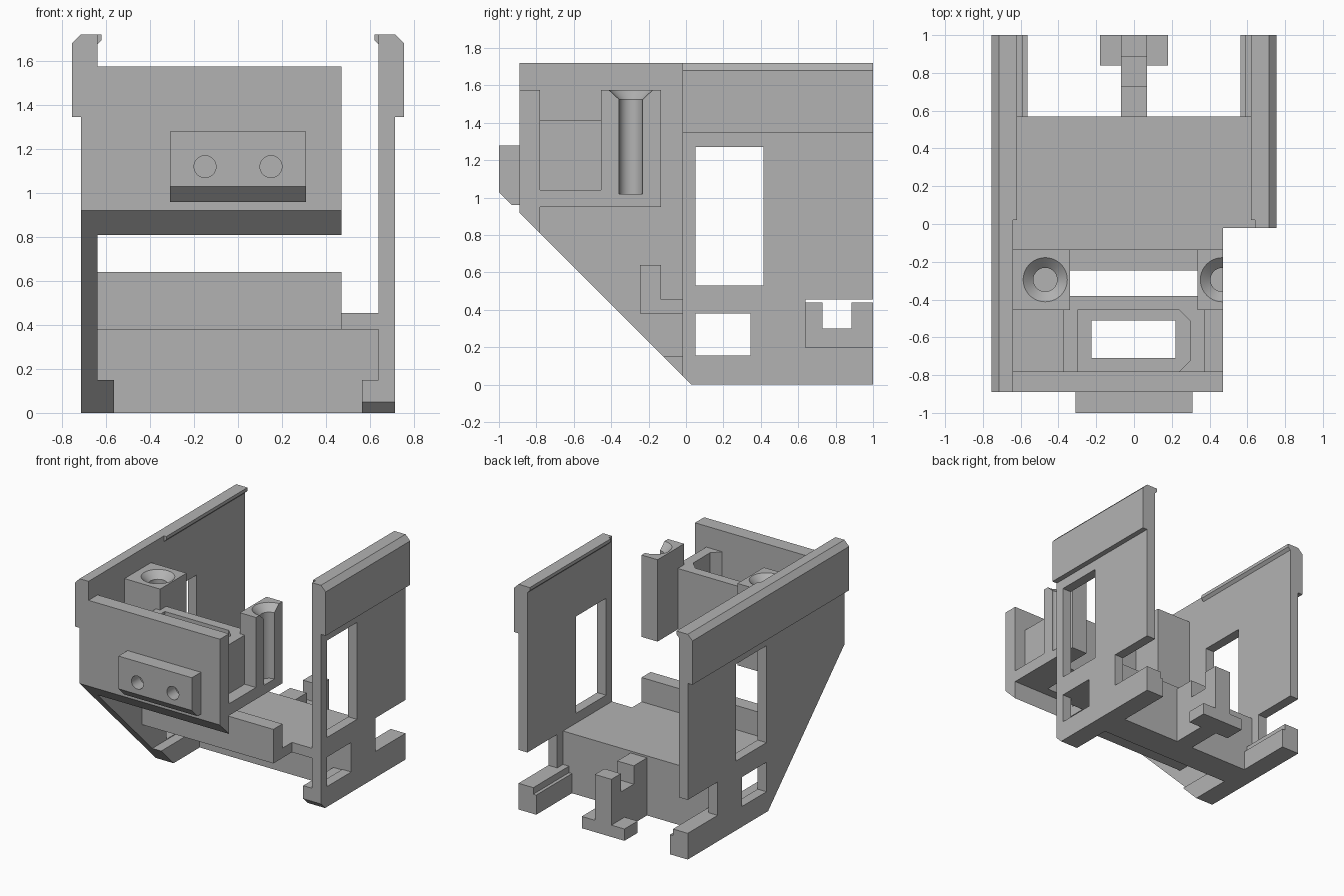
import bpy
import bmesh
from mathutils import Matrix, Vector

cube = bpy.data.objects.get("Cube")
if cube:
    bpy.data.objects.remove(cube, do_unlink=True)

# Single plain grey material
grey = bpy.data.materials.new("plain grey")
grey.use_nodes = True
grey.diffuse_color = (0.45, 0.45, 0.45, 1)
grey.node_tree.nodes["Principled BSDF"].inputs["Base Color"].default_value = (0.45, 0.45, 0.45, 1)


def finish(name, bm):
    bmesh.ops.recalc_face_normals(bm, faces=bm.faces[:])
    mesh = bpy.data.meshes.new(name)
    bm.to_mesh(mesh)
    bm.free()
    mesh.materials.append(grey)
    obj = bpy.data.objects.new(name, mesh)
    bpy.context.scene.collection.objects.link(obj)
    return obj


def prism(name, axis, pts, start, end):
    """Extrude a 2D outline along an axis; the outline uses the other two axes in order."""
    place = {"x": lambda p, d: (d, p[0], p[1]),
             "y": lambda p, d: (p[0], d, p[1]),
             "z": lambda p, d: (p[0], p[1], d)}[axis]
    bm = bmesh.new()
    face = bm.faces.new([bm.verts.new(place(p, start)) for p in pts])
    new = bmesh.ops.extrude_face_region(bm, geom=[face])["geom"]
    shift = Vector(place((0, 0), end - start))
    bmesh.ops.translate(bm, vec=shift, verts=[v for v in new if isinstance(v, bmesh.types.BMVert)])
    return finish(name, bm)


def box(name, x0, x1, y0, y1, z0, z1):
    return prism(name, "z", [(x0, y0), (x1, y0), (x1, y1), (x0, y1)], z0, z1)


def cone(name, x, y, z0, z1, r0, r1, lying=False):
    """Round cutter, upright or lying along y (then z0, z1 are y limits and y is its height)."""
    bm = bmesh.new()
    bmesh.ops.create_cone(bm, cap_ends=True, segments=40, radius1=r0, radius2=r1, depth=z1 - z0)
    if lying:
        bmesh.ops.rotate(bm, matrix=Matrix.Rotation(-1.5707963, 3, "X"), verts=bm.verts[:])
        centre = (x, (z0 + z1) / 2, y)
    else:
        centre = (x, y, (z0 + z1) / 2)
    bmesh.ops.translate(bm, vec=centre, verts=bm.verts[:])
    return finish(name, bm)


def cut(obj, cutters):
    bpy.ops.object.select_all(action="DESELECT")
    bpy.context.view_layer.objects.active = obj
    obj.select_set(True)
    for c in cutters:
        mod = obj.modifiers.new("cut", "BOOLEAN")
        mod.operation = "DIFFERENCE"
        mod.solver = "EXACT"
        mod.object = c
        bpy.ops.object.modifier_apply(modifier=mod.name)
        bpy.data.objects.remove(c, do_unlink=True)
    bpy.ops.object.shade_smooth_by_angle(angle=0.5)


# Side walls: long on the -x side, short on the +x side
long_front = [(-0.89, 1.72), (-0.89, 0.92)]
short_front = [(-0.02, 1.72), (-0.02, 0.05)]
for side, front, y0, label in ((-1, long_front, -0.89, "long"), (1, short_front, -0.02, "short")):
    wall = prism(label + "_wall", "x", front + [(0.03, 0), (1, 0), (1, 1.72)], side * 0.64, side * 0.715)
    cut(wall, [box("tall_window_cutter", -1, 1, 0.05, 0.415, 0.53, 1.27),
               box("low_window_cutter", -1, 1, 0.05, 0.345, 0.155, 0.38),
               box("notch_cutter", -1, 1, 0.64, 1.1, 0.2, 0.455)])
    band = [(0.715, 1.345), (0.755, 1.345), (0.755, 1.68), (0.715, 1.72)]
    prism(label + "_wall_band", "y", [(side * x, z) for x, z in band], y0, 1)
    lip = [(0.64, 1.72), (0.62, 1.72), (0.62, 1.695), (0.64, 1.675)]
    prism(label + "_wall_lip", "y", [(side * x, z) for x, z in lip], 0.02, 1)
    # Foot rail along the bottom inside of the wall
    foot = [(-0.12, 0.15)] if side < 0 else [(-0.02, 0.15), (-0.02, 0.05)]
    prism(label + "_foot_rail", "x", foot + [(0.03, 0), (1, 0), (1, 0.15)], side * 0.565, side * 0.64)
    box(label + "_rail_ridge", *sorted((side * 0.59, side * 0.64)), 0.57, 1, 0.15, 0.2)

# Lower floor with raised front lip and rear cross block
box("lower_floor", -0.64, 0.64, -0.02, 0.57, 0.38, 0.455)
box("floor_front", -0.64, 0.47, -0.14, -0.02, 0.38, 0.455)
box("floor_lip", -0.64, 0.47, -0.245, -0.135, 0.38, 0.64)
box("rear_block", -0.64, 0.64, 0.345, 0.57, 0, 0.38)

# Rear tongue with saddle notch and foot bar
prism("rear_tongue", "x", [(0.57, 0), (1, 0), (1, 0.44), (0.885, 0.44), (0.885, 0.3),
                           (0.73, 0.3), (0.73, 0.44), (0.57, 0.44)], -0.07, 0.07)
box("tongue_foot", -0.18, 0.18, 0.84, 1, 0, 0.09)

# Front panel with slanted underside
prism("front_panel", "x", [(-0.89, 1.575), (-0.89, 0.92), (-0.78, 0.81), (-0.78, 1.575)], -0.64, 0.47)

# Front mounting plate with two holes
plate = prism("front_plate", "x", [(-0.89, 1.28), (-1, 1.28), (-1, 1.03), (-0.93, 0.96), (-0.89, 0.96)],
              -0.31, 0.31)
cut(plate, [cone("hole_cutter", x, 1.12, -1.1, -0.9, 0.05, 0.05, True) for x in (-0.15, 0.15)])

# Upper shelf with a rectangular opening
shelf = box("upper_shelf", -0.64, 0.47, -0.78, -0.455, 0.95, 1.04)
cut(shelf, [box("opening_cutter", -0.225, 0.22, -0.71, -0.51, 0.9, 1.1)])

# Pocket walls on the shelf
box("pocket_back", -0.34, 0.335, -0.455, -0.38, 0.95, 1.415)
for side in (-1, 1):
    box("pocket_side", *sorted((side * 0.3, side * 0.375)), -0.78, -0.455, 1.04, 1.415)
for y, d in ((-0.78, 0.06), (-0.455, -0.06)):
    prism("pocket_corner", "z", [(0.3, y), (0.24, y), (0.3, y + d)], 1.04, 1.415)

# Screw towers with countersunk bores; the right one is sliced through its bore
for name, x0, x1, cx in (("left_tower", -0.64, -0.34, -0.47), ("right_tower", 0.335, 0.47, 0.468)):
    tower = box(name, x0, x1, -0.455, -0.135, 0.95, 1.575)
    cut(tower, [cone("bore_cutter", cx, -0.295, 1.02, 1.6, 0.063, 0.063),
                cone("sink_cutter", cx, -0.295, 1.525, 1.625, 0.063, 0.171)])
